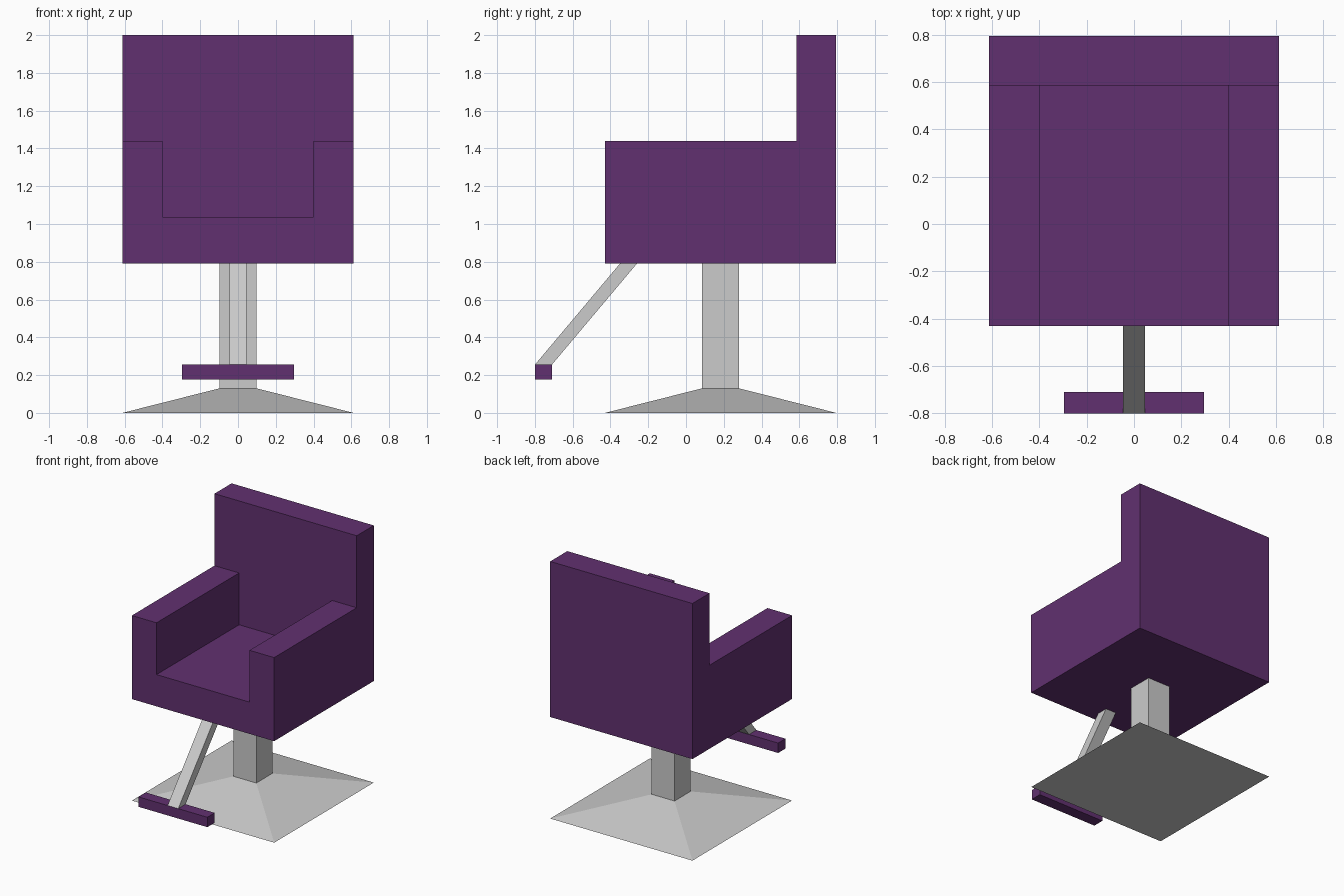
import bpy, bmesh, math

if "Cube" in bpy.data.objects:
    bpy.data.objects.remove(bpy.data.objects["Cube"])

purple = bpy.data.materials.new("purple upholstery")
purple.diffuse_color = (0.12, 0.03, 0.16, 1)
purple.use_nodes = True
purple.node_tree.nodes["Principled BSDF"].inputs["Base Color"].default_value = purple.diffuse_color


def prism(name, profile, half_width, material=None):
    """Side profile of (y, z) points extruded symmetrically along x."""
    bm = bmesh.new()
    face = bm.faces.new([bm.verts.new((-half_width, y, z)) for y, z in profile])
    new = bmesh.ops.extrude_face_region(bm, geom=[face], use_keep_orig=True)["geom"]
    bmesh.ops.translate(bm, vec=(2 * half_width, 0, 0),
                        verts=[v for v in new if isinstance(v, bmesh.types.BMVert)])
    bmesh.ops.recalc_face_normals(bm, faces=bm.faces)
    mesh = bpy.data.meshes.new(name)
    bm.to_mesh(mesh)
    bm.free()
    if material:
        mesh.materials.append(material)
    obj = bpy.data.objects.new(name, mesh)
    bpy.context.collection.objects.link(obj)
    return obj


def rect(y0, y1, z0, z1):
    return [(y0, z0), (y1, z0), (y1, z1), (y0, z1)]


# Upholstered body: L-shaped side profile with the seat well cut between the arms
body = prism("chair_body", [(-0.43, 0.79), (0.795, 0.79), (0.795, 2.0),
                            (0.585, 2.0), (0.585, 1.44), (-0.43, 1.44)], 0.612, purple)
well = prism("seat_well_cutter", rect(-0.6, 0.585, 1.037, 1.6), 0.4, purple)
well.hide_render = True
well.hide_set(True)
cut = body.modifiers.new("seat_well", 'BOOLEAN')
cut.operation = 'DIFFERENCE'
cut.solver = 'EXACT'
cut.object = well

# Pedestal: square column on a flattened pyramid
prism("column", rect(0.085, 0.281, 0.13, 0.79), 0.098)
bpy.ops.mesh.primitive_cone_add(vertices=4, radius1=0.612 * math.sqrt(2),
                                radius2=0.098 * math.sqrt(2), depth=0.13,
                                location=(0, 0.183, 0.065), rotation=(0, 0, math.pi / 4))
bpy.context.object.name = "base"

# Footrest: slanted strut and crossbar
prism("footrest_strut", [(-0.80, 0.255), (-0.71, 0.255), (-0.26, 0.79), (-0.35, 0.79)], 0.046)
prism("footrest_bar", rect(-0.80, -0.71, 0.178, 0.255), 0.296, purple)
